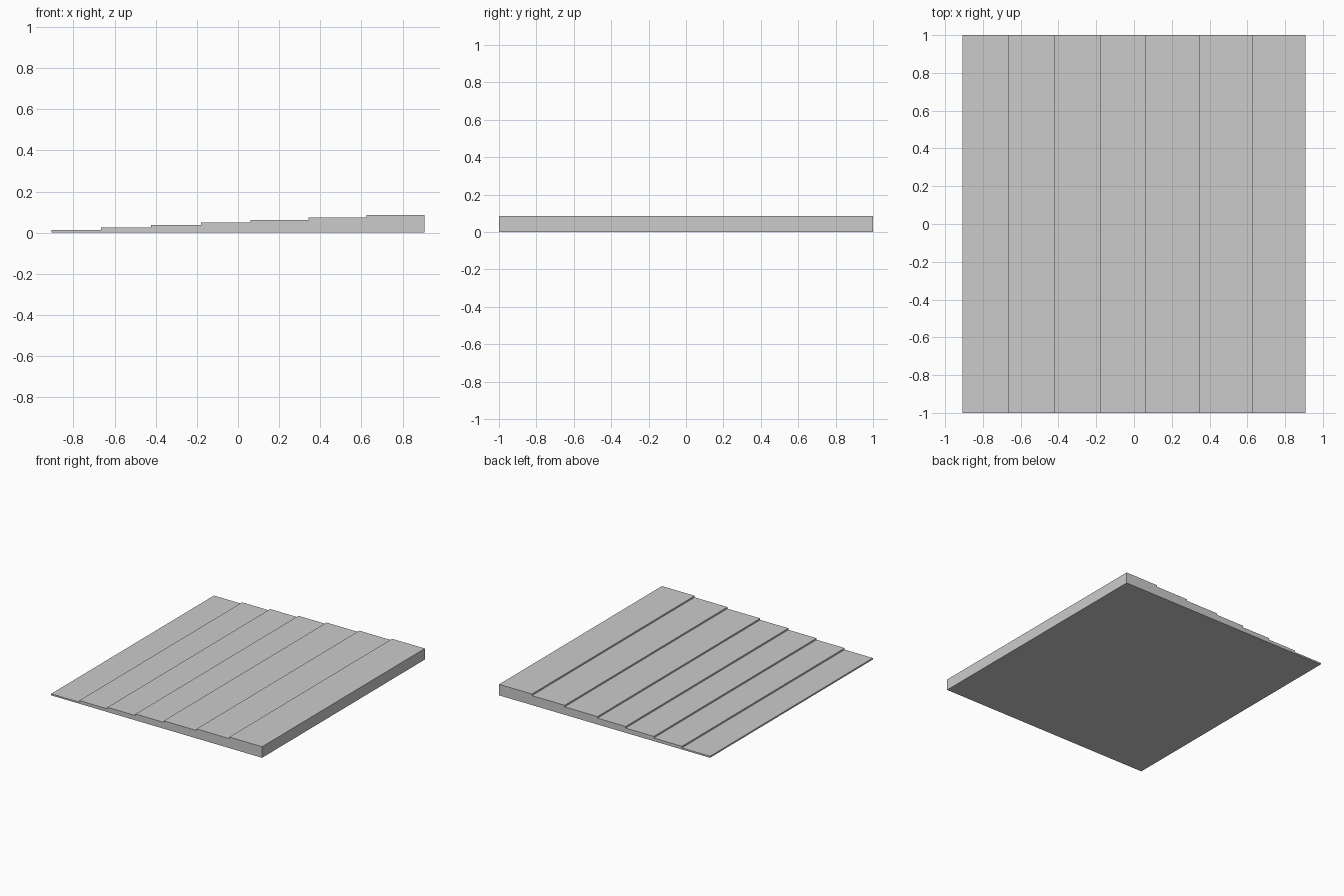
import bpy, bmesh

if "Cube" in bpy.data.objects:
    bpy.data.objects.remove(bpy.data.objects["Cube"])

# Tread widths from the low (left) side to the high (right) side
widths = [0.2422] * 4 + [0.2820] * 3
rise = 0.0123
depth = 2.0

# Stepped side profile in x, z
x = -sum(widths) / 2
profile = [(x, 0.0)]
for i, w in enumerate(widths, 1):
    profile += [(x, i * rise), (x + w, i * rise)]
    x += w
profile.append((x, 0.0))

# Extrude the profile from front to back
bm = bmesh.new()
face = bm.faces.new([bm.verts.new((px, -depth / 2, pz)) for px, pz in profile])
ext = bmesh.ops.extrude_face_region(bm, geom=[face], use_keep_orig=True)
moved = [v for v in ext["geom"] if isinstance(v, bmesh.types.BMVert)]
bmesh.ops.translate(bm, verts=moved, vec=(0, depth, 0))
bmesh.ops.recalc_face_normals(bm, faces=bm.faces)

mesh = bpy.data.meshes.new("stepped_ramp")
bm.to_mesh(mesh)
bm.free()
bpy.context.collection.objects.link(bpy.data.objects.new("stepped_ramp", mesh))
